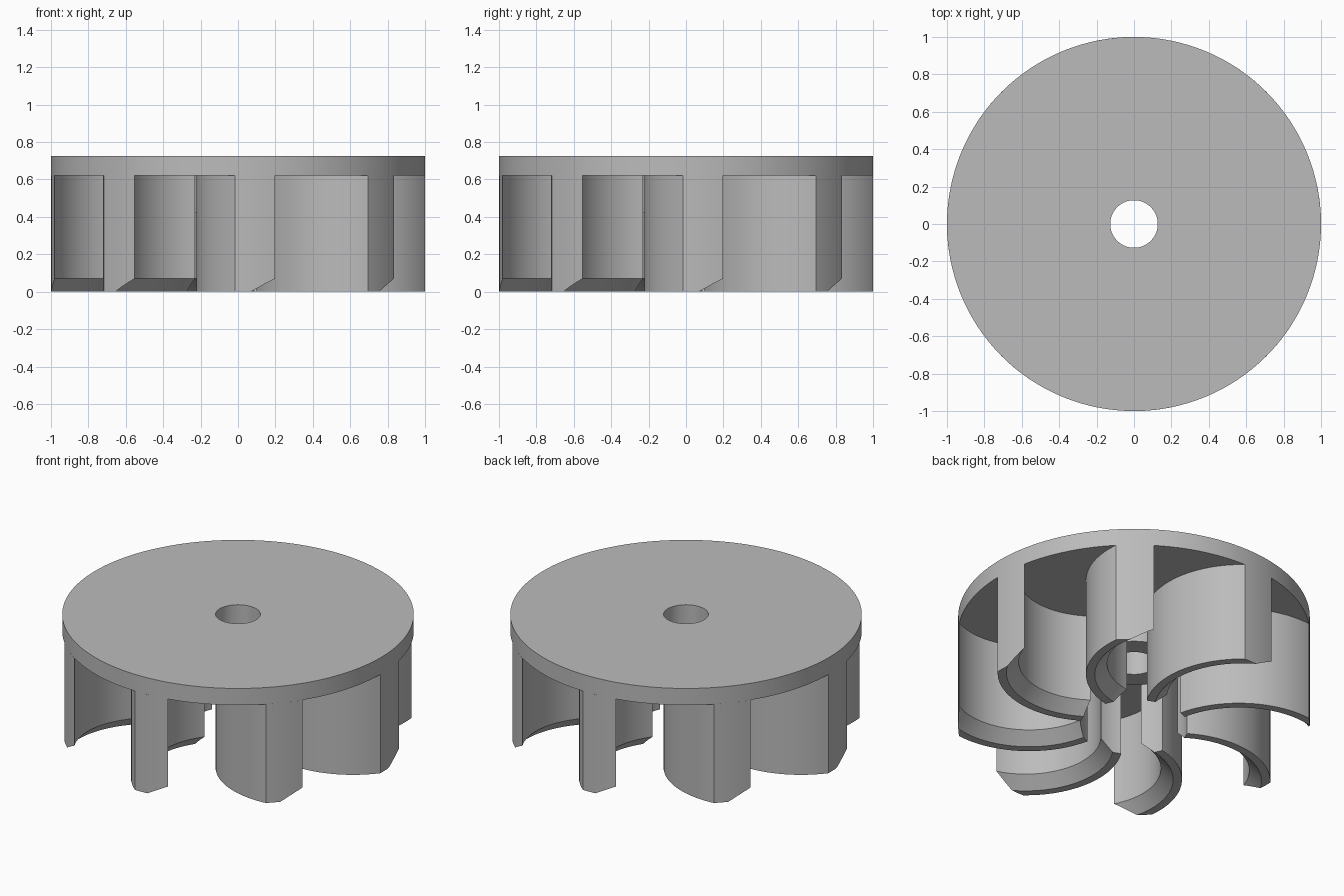
import bpy, bmesh, math
from mathutils import Vector, Matrix

cube = bpy.data.objects.get("Cube")
if cube:
    bpy.data.objects.remove(cube)

HEIGHT, PLATE_Z, HUB_Z = 0.725, 0.62, 0.42
BORE_R, HUB_R, PLATE_R, EYE_R = 0.127, 0.25, 1.0, 0.31
VANES = 8
ARC_CENTRE = Vector((0.328, -0.57))
OUTER_ARC, INNER_ARC, CHAMFER = 0.55, 0.43, 0.07

grey = bpy.data.materials.new("plain grey")
grey.use_nodes = True
colour = (0.5, 0.5, 0.5, 1)
grey.diffuse_color = colour
grey.node_tree.nodes["Principled BSDF"].inputs["Base Color"].default_value = colour


def finish(bm, name):
    bmesh.ops.remove_doubles(bm, verts=bm.verts, dist=1e-5)
    bmesh.ops.recalc_face_normals(bm, faces=bm.faces)
    mesh = bpy.data.meshes.new(name)
    bm.to_mesh(mesh)
    bm.free()
    mesh.materials.append(grey)
    obj = bpy.data.objects.new(name, mesh)
    bpy.context.collection.objects.link(obj)
    bpy.ops.object.select_all(action='DESELECT')
    obj.select_set(True)
    bpy.context.view_layer.objects.active = obj
    bpy.ops.object.shade_smooth_by_angle(angle=math.radians(25))
    return obj


# Round plate with a bored hub underneath, turned from one profile
bm = bmesh.new()
profile = [(BORE_R, HEIGHT), (PLATE_R, HEIGHT), (PLATE_R, PLATE_Z),
           (HUB_R, PLATE_Z), (HUB_R, HUB_Z), (BORE_R, HUB_Z)]
ring = [bm.verts.new((r, 0, z)) for r, z in profile]
edges = [bm.edges.new((a, b)) for a, b in zip(ring, ring[1:] + ring[:1])]
bmesh.ops.spin(bm, geom=ring + edges, cent=(0, 0, 0), axis=(0, 0, 1),
               angle=math.tau, steps=128, use_merge=True)
finish(bm, "plate_and_hub")


def arc_angle(radius, reach, side):
    """Angle about the vane's arc centre where it crosses a circle about the axis."""
    d = ARC_CENTRE.length
    to_axis = math.atan2(-ARC_CENTRE.y, -ARC_CENTRE.x)
    cosine = (radius ** 2 + d ** 2 - reach ** 2) / (2 * radius * d)
    return to_axis + side * math.acos(cosine)


# Curved vane: concentric layers from the hollow face to the bulging face
bm = bmesh.new()
STEPS, LAYERS = 32, 12
low, high = [], []
for j in range(LAYERS + 1):
    radius = INNER_ARC + (OUTER_ARC - INNER_ARC) * j / LAYERS
    bottom = max(0.0, CHAMFER - (radius - INNER_ARC))
    start = arc_angle(radius, PLATE_R, 1)
    end = arc_angle(radius, EYE_R, 1)
    row_low, row_high = [], []
    for i in range(STEPS + 1):
        a = start + (end - start) * i / STEPS
        x = ARC_CENTRE.x + radius * math.cos(a)
        y = ARC_CENTRE.y + radius * math.sin(a)
        row_low.append(bm.verts.new((x, y, bottom)))
        row_high.append(bm.verts.new((x, y, PLATE_Z)))
    low.append(row_low)
    high.append(row_high)

# Underside and top
for grid in (low, high):
    for j in range(LAYERS):
        for i in range(STEPS):
            bm.faces.new((grid[j][i], grid[j][i + 1], grid[j + 1][i + 1], grid[j + 1][i]))
# Long faces
for j in (0, LAYERS):
    for i in range(STEPS):
        bm.faces.new((low[j][i], low[j][i + 1], high[j][i + 1], high[j][i]))
# End faces on the rim and around the eye
for i in (0, STEPS):
    for j in range(LAYERS):
        bm.faces.new((low[j][i], low[j + 1][i], high[j + 1][i], high[j][i]))
vane = finish(bm, "vane_1")

# Repeat the vane around the axis
for k in range(1, VANES):
    copy = bpy.data.objects.new(f"vane_{k + 1}", vane.data)
    copy.matrix_world = Matrix.Rotation(math.tau * k / VANES, 4, 'Z')
    bpy.context.collection.objects.link(copy)
